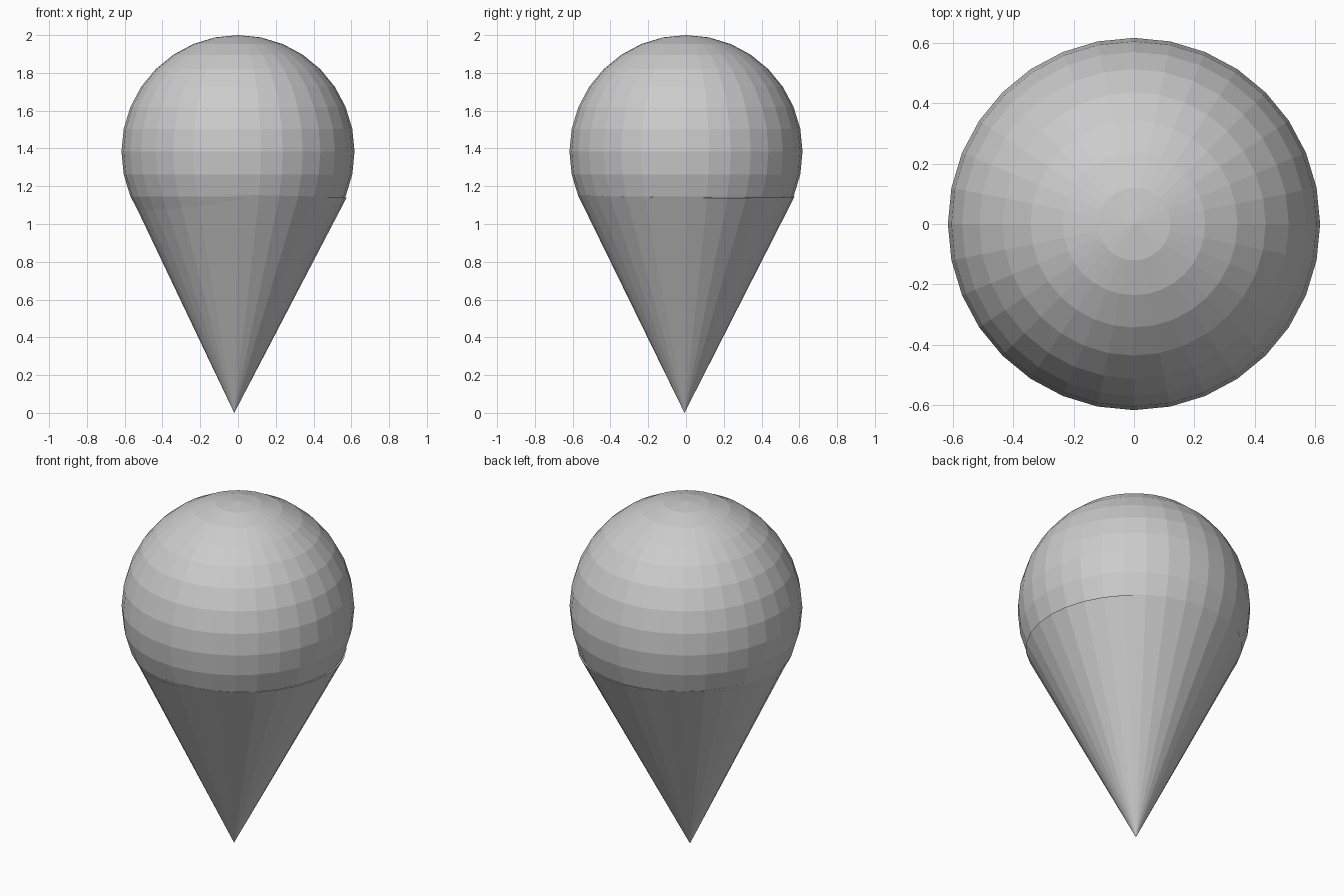
import bpy
from mathutils import Vector

if "Cube" in bpy.data.objects:
    bpy.data.objects.remove(bpy.data.objects["Cube"])

# Round scoop: low-poly UV sphere, flat faces
R = 0.617
bpy.ops.mesh.primitive_uv_sphere_add(segments=32, ring_count=16, radius=R,
                                     location=(0, 0, 2 - R))
bpy.context.object.name = "scoop"

# Slightly leaning cone, point down, rim meeting the scoop
tip = Vector((-0.02, -0.008, 0))
rim = Vector((0.001, 0.001, 1.15))
axis = rim - tip
bpy.ops.mesh.primitive_cone_add(vertices=32, radius1=0, radius2=0.574,
                                depth=axis.length, location=(tip + rim) / 2)
cone = bpy.context.object
cone.name = "cone"
cone.rotation_euler = Vector((0, 0, 1)).rotation_difference(axis).to_euler()
